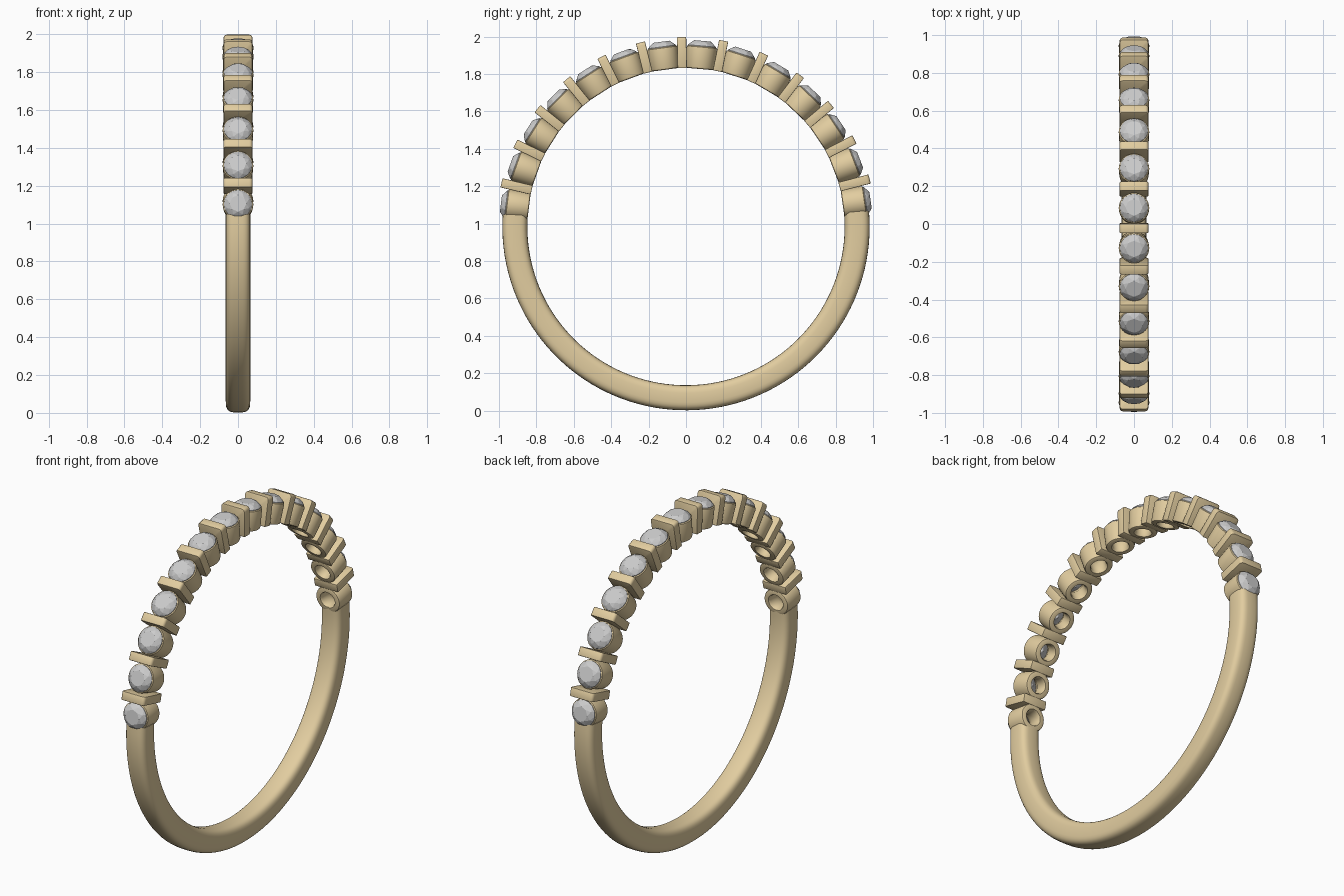
import bpy, bmesh
from math import sin, cos, pi, radians, copysign
from mathutils import Matrix

if "Cube" in bpy.data.objects:
    bpy.data.objects.remove(bpy.data.objects["Cube"])

CZ = 0.984                      # height of the ring centre
MID = -1.35                     # angle of the middle bar, degrees from the top
STEP_R, STEP_L = 12.8, 12.55    # stone spacing on either side

gold = bpy.data.materials.new("gold")
gold.diffuse_color = (0.76, 0.61, 0.35, 1)
gold.use_nodes = True
gold.node_tree.nodes["Principled BSDF"].inputs["Base Color"].default_value = gold.diffuse_color


def add_object(name, bm, mat=None, smooth=True):
    bmesh.ops.recalc_face_normals(bm, faces=bm.faces)
    me = bpy.data.meshes.new(name)
    bm.to_mesh(me)
    bm.free()
    ob = bpy.data.objects.new(name, me)
    bpy.context.collection.objects.link(ob)
    if mat:
        me.materials.append(mat)
    if smooth:
        bpy.ops.object.select_all(action='DESELECT')
        bpy.context.view_layer.objects.active = ob
        ob.select_set(True)
        bpy.ops.object.shade_smooth_by_angle(angle=radians(35))
    return ob


def place(deg):
    # local z points outward from the ring centre
    return Matrix.Translation((0, 0, CZ)) @ Matrix.Rotation(-radians(deg), 4, 'X')


def angle(k):
    return MID + k * (STEP_R if k > 0 else STEP_L)


def signed_pow(v, e):
    return copysign(abs(v) ** e, v)


# plain lower shank: rounded-square section swept round the bottom
def make_shank():
    bm = bmesh.new()
    n, m = 72, 32
    a0, a1 = angle(6.5) + 3.1, 360 + angle(-6.5) - 3.1
    rings = []
    for i in range(n + 1):
        a = radians(a0 + (a1 - a0) * i / n)
        ring = []
        for j in range(m):
            t = 2 * pi * j / m
            x = 0.065 * signed_pow(cos(t), 0.6)
            r = 0.915 + 0.067 * signed_pow(sin(t), 0.6)
            ring.append(bm.verts.new((x, r * sin(a), CZ + r * cos(a))))
        rings.append(ring)
    for p, q in zip(rings, rings[1:]):
        for j in range(m):
            k = (j + 1) % m
            bm.faces.new((p[j], p[k], q[k], q[j]))
    bm.faces.new(rings[0])
    bm.faces.new(rings[-1])
    add_object("shank", bm, gold)


# hollow cup under each stone: closed (radius, height) profile, lathed
CUP = [(0.048, 0.846), (0.068, 0.846), (0.075, 0.849), (0.078, 0.857), (0.081, 0.955),
       (0.080, 0.963), (0.075, 0.967), (0.071, 0.964), (0.044, 0.915), (0.042, 0.858)]


def make_cup(name, deg):
    bm = bmesh.new()
    n = 36
    rings = [[bm.verts.new((r * cos(2 * pi * i / n), r * sin(2 * pi * i / n), h))
              for r, h in CUP] for i in range(n)]
    c = len(CUP)
    for i in range(n):
        p, q = rings[i], rings[(i + 1) % n]
        for j in range(c):
            k = (j + 1) % c
            bm.faces.new((p[j], p[k], q[k], q[j]))
    bm.transform(place(deg))
    add_object(name, bm, gold)


# faceted round stone: rings of points wrapped in a convex hull
def make_stone(name, deg):
    bm = bmesh.new()
    # count, radius, height, half-step offset
    for n, r, h, off in [(8, 0.044, 0.997, 0), (8, 0.062, 0.986, 0.5),
                         (16, 0.075, 0.970, 0), (16, 0.075, 0.965, 0)]:
        for i in range(n):
            t = 2 * pi * (i + off) / n
            bm.verts.new((r * cos(t), r * sin(t), h))
    bm.verts.new((0, 0, 0.895))
    bmesh.ops.convex_hull(bm, input=bm.verts[:])
    bmesh.ops.dissolve_limit(bm, angle_limit=radians(1), verts=bm.verts[:], edges=bm.edges[:])
    bm.transform(place(deg))
    add_object(name, bm, smooth=False)


# divider bar between neighbouring stones
def make_bar(name, deg):
    bm = bmesh.new()
    bmesh.ops.create_cube(bm, size=1)
    bm.transform(Matrix.Translation((0, 0, 0.931)) @ Matrix.Diagonal((0.152, 0.05, 0.166, 1)))
    corners = [e for e in bm.edges
               if abs(e.verts[0].co.y - e.verts[1].co.y) > 0.01 and e.verts[0].co.z > 0.93]
    bmesh.ops.bevel(bm, geom=corners, offset=0.016, segments=3, profile=0.5, affect='EDGES')
    rim = [e for e in bm.edges if len(e.link_faces) == 2 and e.calc_face_angle() > radians(60)]
    bmesh.ops.bevel(bm, geom=rim, offset=0.004, segments=2, profile=0.5, affect='EDGES')
    bm.transform(place(deg))
    add_object(name, bm, gold)


make_shank()
for i in range(14):
    a = angle(i - 6.5)
    make_cup(f"stone_cup_{i + 1}", a)
    make_stone(f"stone_{i + 1}", a)
for i in range(13):
    make_bar(f"divider_bar_{i + 1}", angle(i - 6))
